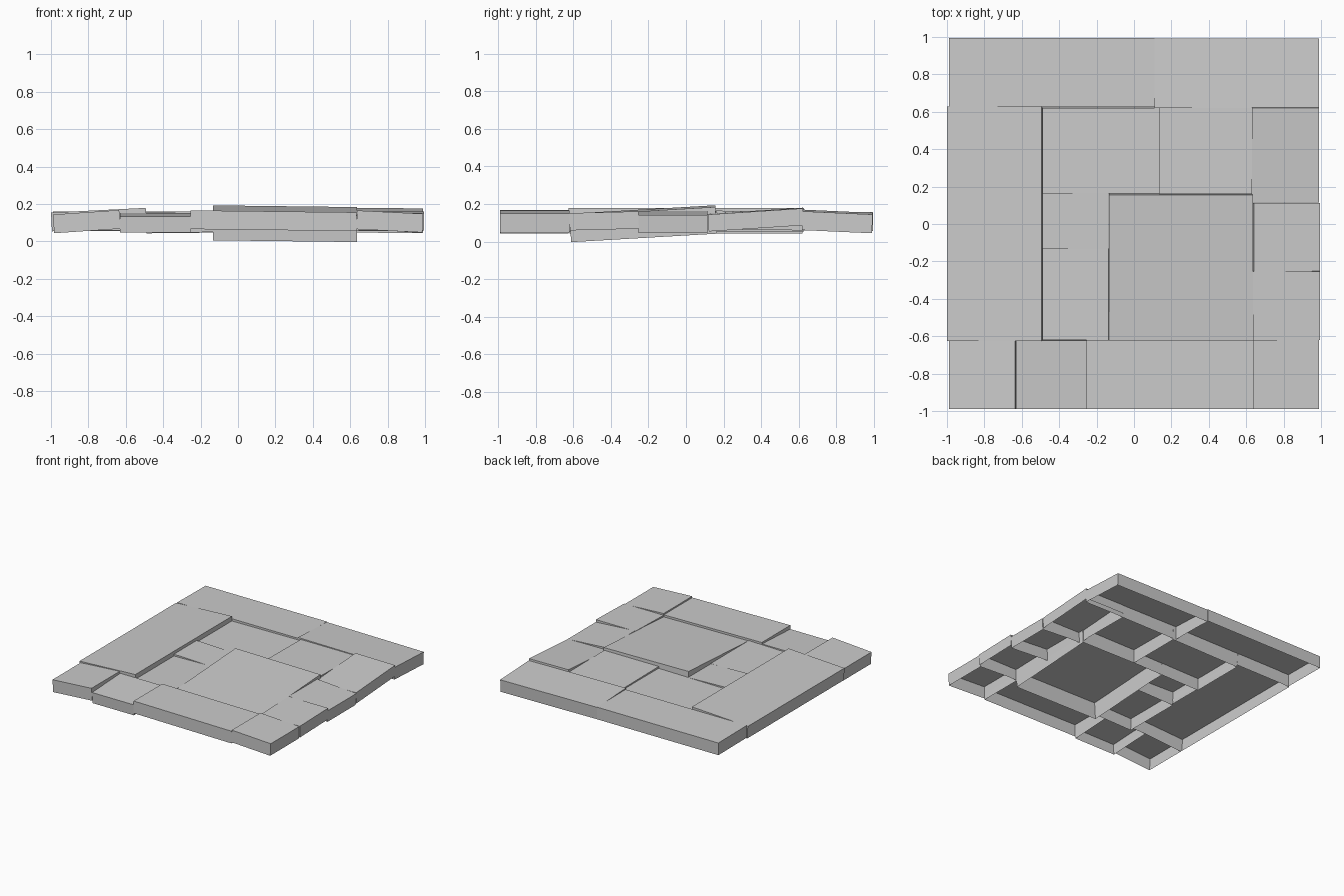
import bpy, bmesh
from mathutils import Matrix, Vector
from math import atan


def slab(name, x0, x1, y0, y1, z, sx, sy, t=0.1):
    """Open-bottomed stone slab: z = top height at its centre, sx/sy = top slopes."""
    bm = bmesh.new()
    bmesh.ops.create_cube(bm, size=1)
    for v in bm.verts:
        v.co = Vector((v.co.x * (x1 - x0), v.co.y * (y1 - y0), (v.co.z - 0.5) * t))
    bm.normal_update()
    bmesh.ops.delete(bm, geom=[f for f in bm.faces if f.normal.z < -0.5],
                     context='FACES_ONLY')
    tilt = Matrix.Rotation(-atan(sx), 4, 'Y') @ Matrix.Rotation(atan(sy), 4, 'X')
    bm.transform(Matrix.Translation(((x0 + x1) / 2, (y0 + y1) / 2, z)) @ tilt)
    me = bpy.data.meshes.new(name)
    bm.to_mesh(me)
    bm.free()
    bpy.context.collection.objects.link(bpy.data.objects.new(name, me))


# back row
slab("slab_back_left", -0.99, 0.11, 0.625, 0.995, 0.158, 0.0, -0.01)
slab("slab_back_right", 0.11, 0.99, 0.62, 0.993, 0.157, -0.01, -0.045)
# left side
slab("slab_left_long", -1.0, -0.493, -0.625, 0.627, 0.167, 0.05, 0.0)
# inner slabs
slab("slab_inner_back", -0.49, 0.135, 0.163, 0.62, 0.147, 0.01, 0.0)
slab("slab_inner_back_right", 0.135, 0.63, 0.16, 0.62, 0.162, 0.0, -0.01)
slab("slab_inner_left", -0.49, -0.135, -0.13, 0.165, 0.153, -0.03, 0.0)
slab("slab_inner_front_left", -0.49, -0.135, -0.62, -0.13, 0.147, 0.02, 0.0)
slab("slab_centre", -0.133, 0.637, -0.62, 0.157, 0.166, -0.012, 0.058, 0.142)
# right side
slab("slab_right_back", 0.63, 0.99, 0.115, 0.622, 0.162, -0.01, 0.065, 0.09)
slab("slab_right_middle", 0.64, 0.995, -0.253, 0.113, 0.152, -0.065, 0.0, 0.095)
slab("slab_right_front", 0.637, 0.995, -0.62, -0.253, 0.156, 0.0, 0.025, 0.092)
# front row
slab("slab_front_left_corner", -0.99, -0.635, -0.99, -0.625, 0.156, 0.068, 0.0)
slab("slab_front_left", -0.63, -0.253, -0.99, -0.623, 0.144, 0.0, 0.05, 0.088)
slab("slab_front_middle", -0.253, 0.635, -0.99, -0.62, 0.161, -0.012, 0.0)
slab("slab_front_right_corner", 0.637, 0.99, -0.99, -0.62, 0.157, -0.05, 0.0)
